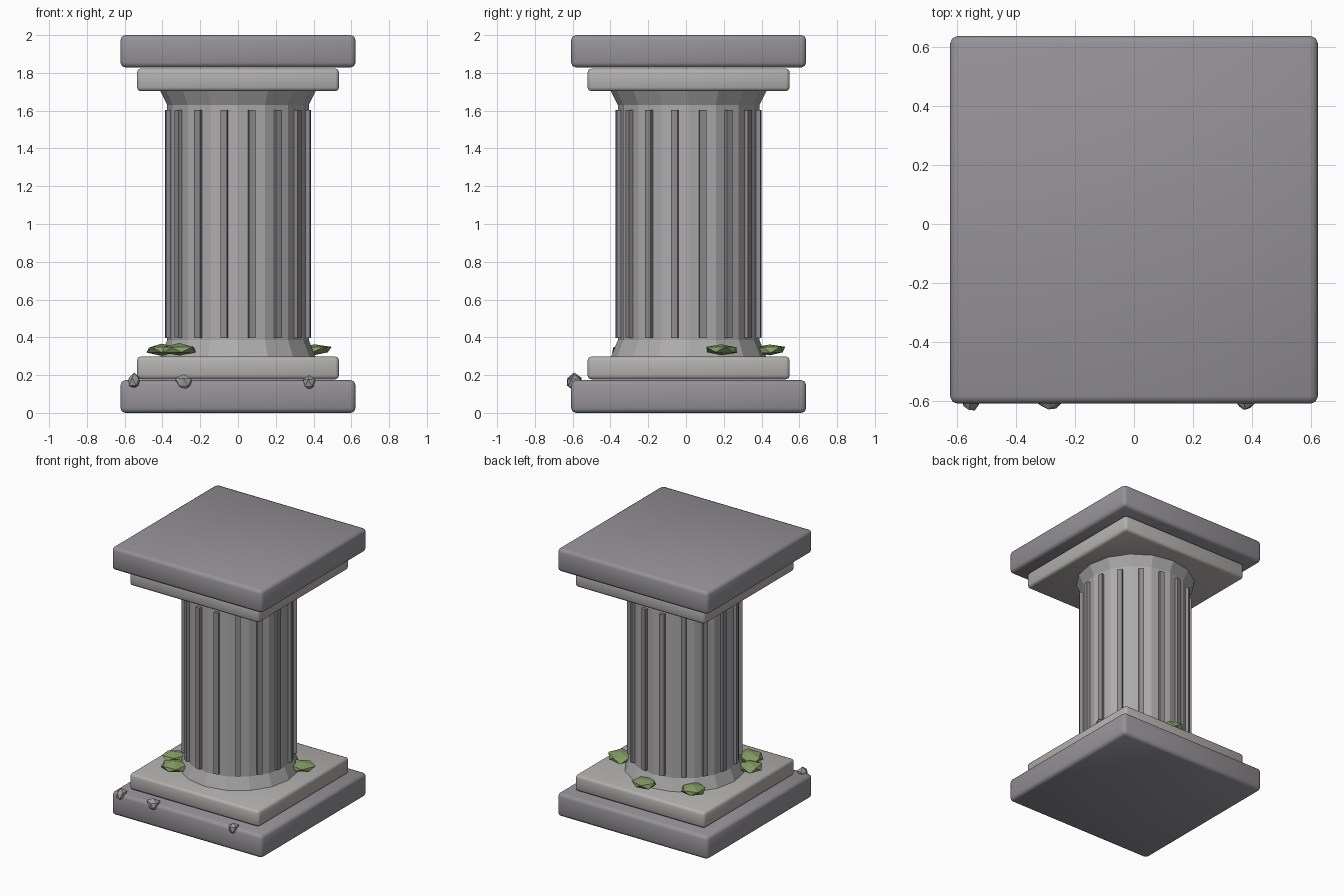
import bpy, bmesh, math, random
from mathutils import Vector, Matrix

if "Cube" in bpy.data.objects:
    bpy.data.objects.remove(bpy.data.objects["Cube"])

random.seed(4)
CX, CY = 0.0, 0.014          # column axis
SIDES = 16


def make_material(name, r, g, b):
    mat = bpy.data.materials.new(name)
    mat.diffuse_color = (r, g, b, 1)
    mat.use_nodes = True
    mat.node_tree.nodes["Principled BSDF"].inputs["Base Color"].default_value = mat.diffuse_color
    return mat


dark_stone = make_material("dark_stone", 0.30, 0.29, 0.31)
light_stone = make_material("light_stone", 0.45, 0.44, 0.43)
shaft_stone = make_material("shaft_stone", 0.42, 0.41, 0.41)
rib_stone = make_material("rib_stone", 0.27, 0.26, 0.28)
chip_stone = make_material("chip_stone", 0.33, 0.33, 0.34)
moss = make_material("moss_green", 0.23, 0.34, 0.13)


def add_object(name, bm, material):
    bmesh.ops.recalc_face_normals(bm, faces=bm.faces[:])
    mesh = bpy.data.meshes.new(name)
    bm.to_mesh(mesh)
    bm.free()
    obj = bpy.data.objects.new(name, mesh)
    bpy.context.collection.objects.link(obj)
    mesh.materials.append(material)
    return obj


def add_slab(name, half, z0, z1, bevel, material):
    bm = bmesh.new()
    bmesh.ops.create_cube(bm, size=1, matrix=Matrix.Translation((CX, CY, (z0 + z1) / 2))
                          @ Matrix.Diagonal((2 * half, 2 * half, z1 - z0, 1)))
    obj = add_object(name, bm, material)
    mod = obj.modifiers.new("bevel", "BEVEL")
    mod.width = bevel
    mod.segments = 2
    obj.data.shade_smooth()


def add_lump(name, centre, radii, jitter, material):
    bm = bmesh.new()
    bmesh.ops.create_icosphere(bm, subdivisions=1, radius=1)
    turn = Matrix.Rotation(random.uniform(0, math.tau), 3, 'Z')
    for v in bm.verts:
        p = turn @ v.co * random.uniform(1 - jitter, 1 + jitter)
        v.co = Vector(centre) + Vector(a * b for a, b in zip(p, radii))
    add_object(name, bm, material)


# Square slabs of the base and the capital
add_slab("base_plinth", 0.622, 0.0, 0.173, 0.025, dark_stone)
add_slab("base_step", 0.535, 0.178, 0.298, 0.02, light_stone)
add_slab("capital_step", 0.535, 1.703, 1.823, 0.02, light_stone)
add_slab("capital_slab", 0.622, 1.829, 2.0, 0.025, dark_stone)

# Sixteen-sided shaft with flared ends
bm = bmesh.new()
rings = []
for r, z in [(0.412, 0.295), (0.375, 0.385), (0.375, 1.63), (0.415, 1.71)]:
    rings.append([bm.verts.new((CX + r * math.cos(math.tau * i / SIDES),
                                CY + r * math.sin(math.tau * i / SIDES), z))
                  for i in range(SIDES)])
for low, high in zip(rings, rings[1:]):
    for i in range(SIDES):
        j = (i + 1) % SIDES
        bm.faces.new((low[i], low[j], high[j], high[i]))
bm.faces.new(rings[0][::-1])
bm.faces.new(rings[-1])
add_object("shaft", bm, shaft_stone)

# Upright ribs, one in the middle of every shaft side
bm = bmesh.new()
for i in range(SIDES):
    bmesh.ops.create_cube(bm, size=1, matrix=Matrix.Translation((CX, CY, 1.0))
                          @ Matrix.Rotation(math.tau * (i + 0.5) / SIDES, 4, 'Z')
                          @ Matrix.Translation((0.37, 0, 0))
                          @ Matrix.Diagonal((0.042, 0.036, 1.205, 1)))
add_object("shaft_ribs", bm, rib_stone)

# Moss clumps on the base step
for i, (x, y, r) in enumerate([(0.405, 0.187, 0.096), (0.035, 0.445, 0.086),
                               (-0.30, 0.345, 0.092), (-0.405, -0.175, 0.09),
                               (-0.31, -0.31, 0.1)]):
    add_lump(f"moss_{i + 1}", (x, y, 0.334), (r, r, 0.032), 0.15, moss)

# Stone chips on the front edge of the plinth
for i, (x, z, r) in enumerate([(-0.55, 0.165, 0.037), (-0.285, 0.163, 0.05),
                               (0.375, 0.158, 0.037)]):
    add_lump(f"stone_chip_{i + 1}", (x, -0.592, z), (r, 0.043, 0.044), 0.13, chip_stone)
